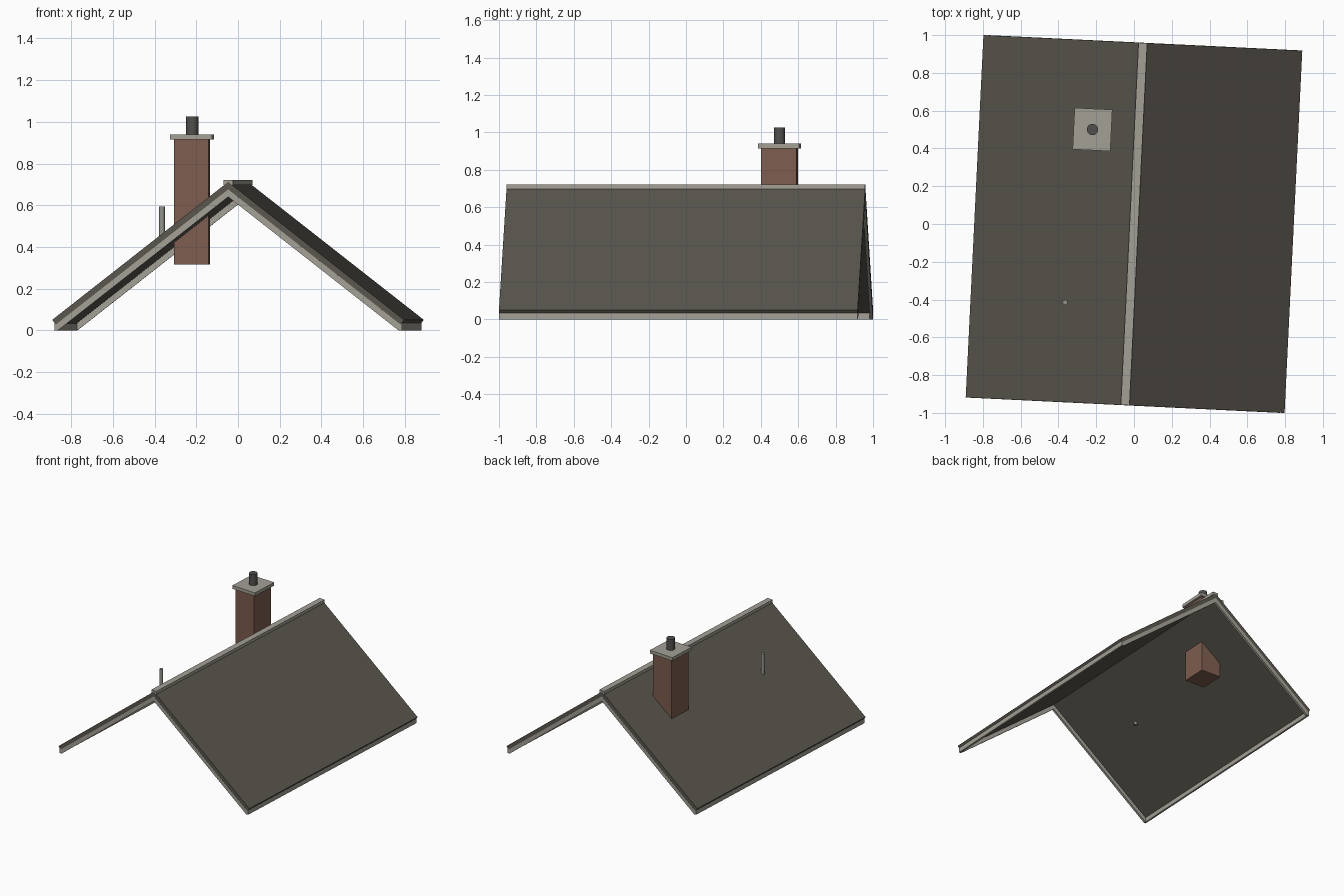
import bpy, bmesh, math
from mathutils import Matrix, Vector

if "Cube" in bpy.data.objects:
    bpy.data.objects.remove(bpy.data.objects["Cube"])

TURN = Matrix.Rotation(math.radians(-2.8), 4, 'Z')   # whole roof is slightly turned
L = 1.92                                             # ridge length
RIDGE, SLOPE = 0.712, 0.783                          # ridge height, roof pitch


def lin(c):
    c /= 255
    return c / 12.92 if c <= 0.04045 else ((c + 0.055) / 1.055) ** 2.4


def material(name, r, g, b):
    m = bpy.data.materials.new(name)
    m.diffuse_color = (lin(r), lin(g), lin(b), 1)
    m.use_nodes = True
    m.node_tree.nodes["Principled BSDF"].inputs["Base Color"].default_value = m.diffuse_color
    return m


SHINGLE = material("dark shingle", 90, 86, 78)
TRIM = material("pale grey trim", 164, 160, 150)
BRICK = material("brown brick", 126, 93, 79)
POT = material("charcoal clay", 82, 80, 77)
METAL = material("vent metal", 150, 149, 142)


def finish(name, bm, mat):
    bmesh.ops.recalc_face_normals(bm, faces=bm.faces)
    bm.transform(TURN)
    me = bpy.data.meshes.new(name)
    bm.to_mesh(me)
    bm.free()
    me.materials.append(mat)
    ob = bpy.data.objects.new(name, me)
    bpy.context.collection.objects.link(ob)
    return ob


def prism(name, pts, y0, y1, mat):
    """Extrude an x/z profile along y."""
    bm = bmesh.new()
    f = bm.faces.new([bm.verts.new((x, y0, z)) for x, z in pts])
    r = bmesh.ops.extrude_face_region(bm, geom=[f])
    vs = [v for v in r['geom'] if isinstance(v, bmesh.types.BMVert)]
    bmesh.ops.translate(bm, verts=vs, vec=(0, y1 - y0, 0))
    return finish(name, bm, mat)


def box(name, x0, x1, y0, y1, z0, z1, mat):
    return prism(name, [(x0, z0), (x1, z0), (x1, z1), (x0, z1)], y0, y1, mat)


def tube(name, x, y, r, z0, z1, sides, mat):
    bm = bmesh.new()
    bmesh.ops.create_cone(bm, cap_ends=True, segments=sides, radius1=r, radius2=r, depth=z1 - z0)
    bmesh.ops.translate(bm, verts=bm.verts, vec=Vector((x, y, (z0 + z1) / 2)))
    ob = finish(name, bm, mat)
    bpy.context.view_layer.objects.active = ob
    ob.select_set(True)
    bpy.ops.object.shade_smooth_by_angle(angle=math.radians(40))
    ob.select_set(False)


under = RIDGE - 0.036
low = under - 0.036
for side, s in (("left", -1), ("right", 1)):
    # roof slope with square-cut eave
    slab = [(0, RIDGE), (0.845, RIDGE - SLOPE * 0.845), (0.828, under - SLOPE * 0.828), (0, under)]
    prism(side + "_roof_slope", [(s * x, z) for x, z in slab], -L / 2, L / 2, SHINGLE)
    # eave board
    xs = sorted((s * 0.820, s * 0.834))
    box(side + "_eave_board", xs[0], xs[1], -L / 2, L / 2, 0, 0.035, TRIM)
    # gable boards under both ends of the slope
    rake = [(0, under), (0.82, under - SLOPE * 0.82), (0.82, 0), (low / SLOPE, 0), (0, low)]
    for end, e in (("front", -1), ("back", 1)):
        ys = sorted((e * (L / 2 + 0.001), e * (L / 2 - 0.016)))
        prism(f"{side}_{end}_gable_board", [(s * x, z) for x, z in rake], ys[0], ys[1], TRIM)

# ridge cap
box("ridge_cap", -0.023, 0.023, -L / 2, L / 2, 0.698, 0.721, TRIM)

# chimney
cx, cy = -0.244, 0.489
box("chimney_stack", cx - 0.082, cx + 0.082, cy - 0.095, cy + 0.095, 0.315, 0.915, BRICK)
box("chimney_cap", cx - 0.1, cx + 0.1, cy - 0.11, cy + 0.11, 0.915, 0.94, TRIM)
tube("chimney_pot", cx, cy, 0.03, 0.94, 1.025, 16, POT)

# vent pipe through the left slope
tube("vent_pipe", -0.344, -0.432, 0.0135, 0.395, 0.595, 12, METAL)
